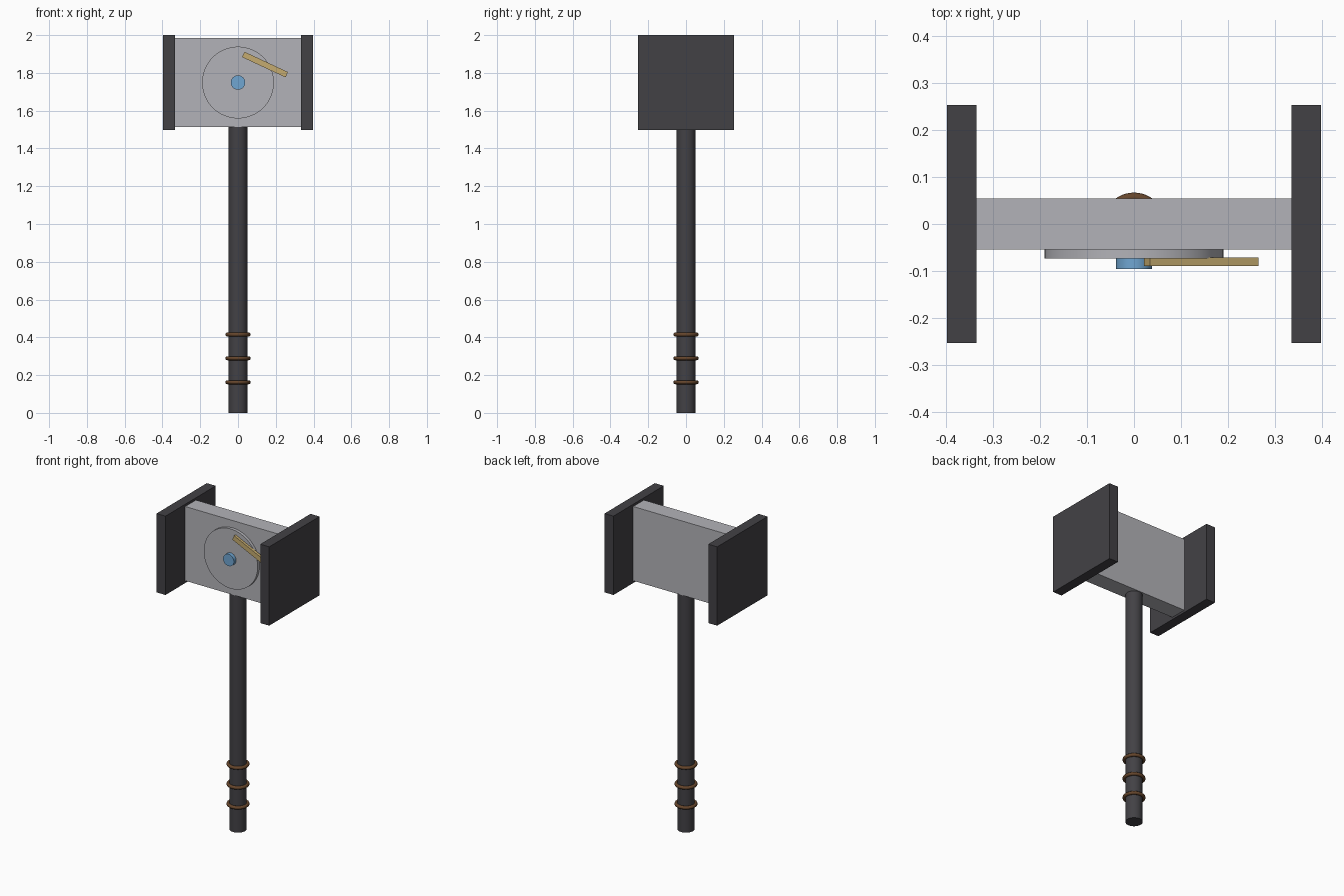
import bpy, math

if "Cube" in bpy.data.objects:
    bpy.data.objects.remove(bpy.data.objects["Cube"])


def material(name, rgb):
    m = bpy.data.materials.new(name)
    m.diffuse_color = (*rgb, 1)
    m.use_nodes = True
    m.node_tree.nodes["Principled BSDF"].inputs["Base Color"].default_value = m.diffuse_color
    return m


DARK = material("dark iron", (0.055, 0.053, 0.060))
STEEL = material("light steel", (0.45, 0.45, 0.48))
BLUE = material("blue", (0.16, 0.38, 0.64))
GOLD = material("gold", (0.56, 0.41, 0.16))
BROWN = material("brown leather", (0.13, 0.06, 0.025))


def finish(name, mat, smooth=False):
    ob = bpy.context.object
    ob.name = name
    ob.data.materials.append(mat)
    if smooth:
        bpy.ops.object.shade_smooth_by_angle(angle=math.radians(35))
    return ob


def box(name, mat, centre, size, tilt=0):
    bpy.ops.mesh.primitive_cube_add(size=1, location=centre, rotation=(0, tilt, 0))
    bpy.context.object.scale = size
    return finish(name, mat)


def cylinder(name, mat, centre, radius, depth, rotation=(0, 0, 0), sides=32):
    bpy.ops.mesh.primitive_cylinder_add(vertices=sides, radius=radius, depth=depth,
                                        location=centre, rotation=rotation)
    return finish(name, mat, True)


HEAD_Z = 1.749
FACING = (math.pi / 2, 0, 0)

# Shaft with its grip rings
cylinder("shaft", DARK, (0, 0, 0.758), 0.05, 1.516)
for i, z in enumerate((0.162, 0.289, 0.415)):
    bpy.ops.mesh.primitive_torus_add(major_radius=0.0562, minor_radius=0.0105,
                                     major_segments=48, minor_segments=12,
                                     location=(0, 0, z))
    finish(f"grip_ring_{i + 1}", BROWN, True)

# Hammer head: central block and two striking plates
box("head_block", STEEL, (0, 0, HEAD_Z), (0.69, 0.108, 0.473))
for side, name in ((-1, "left"), (1, "right")):
    box(f"{name}_striking_plate", DARK, (side * 0.3655, 0, HEAD_Z),
        (0.063, 0.506, 0.502))

# Front dial: disc, hub and tilted pointer
cylinder("dial_disc", STEEL, (0, -0.0625, HEAD_Z), 0.19, 0.021, FACING, 64)
cylinder("dial_hub", BLUE, (0, -0.08, HEAD_Z), 0.038, 0.031, FACING)
box("dial_pointer", GOLD, (0.143, -0.080, 1.844), (0.254, 0.018, 0.031),
    math.radians(25))
